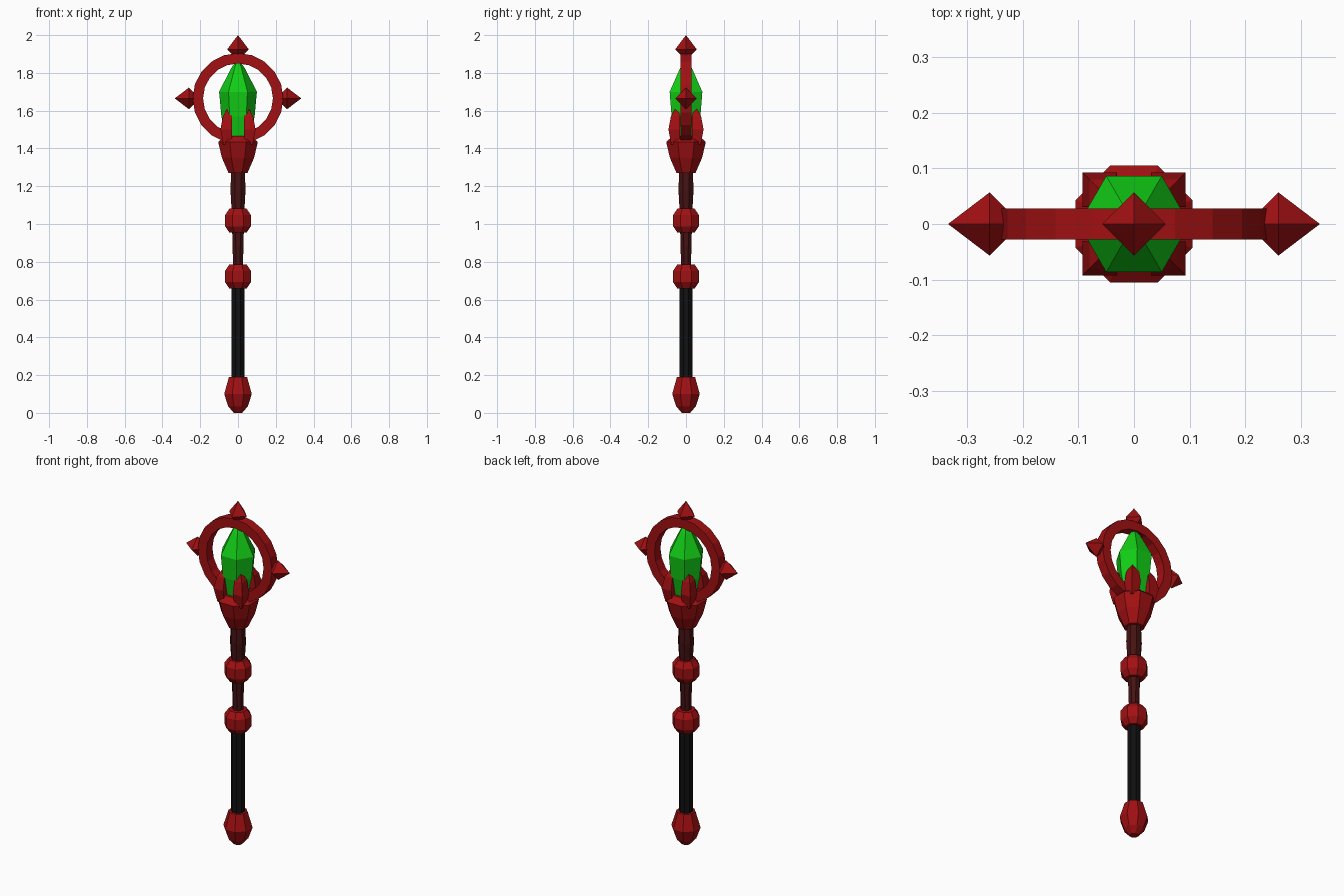
import bpy, bmesh
from math import pi, cos, sin
from mathutils import Matrix

cube = bpy.data.objects.get("Cube")
if cube:
    bpy.data.objects.remove(cube)


def material(name, color):
    m = bpy.data.materials.new(name)
    m.use_nodes = True
    m.diffuse_color = (*color, 1)
    m.node_tree.nodes["Principled BSDF"].inputs["Base Color"].default_value = (*color, 1)
    return m


RED = material("red metal", (0.36, 0.005, 0.006))
MAROON = material("dark maroon wood", (0.06, 0.006, 0.006))
BLACK = material("black leather", (0.005, 0.005, 0.005))
GREEN = material("green crystal", (0.006, 0.62, 0.008))


def make_object(name, bm, mat):
    bmesh.ops.recalc_face_normals(bm, faces=bm.faces[:])
    mesh = bpy.data.meshes.new(name)
    bm.to_mesh(mesh)
    bm.free()
    mesh.materials.append(mat)
    obj = bpy.data.objects.new(name, mesh)
    bpy.context.collection.objects.link(obj)
    return obj


def loft(name, mat, profile, sides=8, turn=None, flat=True, matrix=None):
    """Stack regular polygons from (radius, height, offset) rows.
    With flat, the radius reaches the middle of a side."""
    turn = pi / sides if turn is None else turn
    scale = 1 / cos(pi / sides) if flat else 1
    bm = bmesh.new()
    rings = []
    for r, z, *shift in profile:
        c = shift[0] if shift else 0
        rings.append([bm.verts.new((c + r * scale * cos(turn + 2 * pi * i / sides),
                                    c + r * scale * sin(turn + 2 * pi * i / sides), z))
                      for i in range(sides)])
    for a, b in zip(rings, rings[1:]):
        for i in range(sides):
            j = (i + 1) % sides
            bm.faces.new((a[i], a[j], b[j], b[i]))
    bm.faces.new(rings[0])
    bm.faces.new(rings[-1])
    bmesh.ops.remove_doubles(bm, verts=bm.verts[:], dist=0.0001)
    if matrix:
        bm.transform(matrix)
    return make_object(name, bm, mat)


# Handle
loft("pommel", RED, [(0.022, 0), (0.052, 0.035), (0.073, 0.1), (0.048, 0.19)])
loft("grip", BLACK, [(0.034, 0.18), (0.034, 0.67)])
loft("middle_shaft", MAROON, [(0.026, 0.77), (0.031, 0.97)])
loft("upper_shaft", MAROON, [(0.033, 1.06), (0.04, 1.18), (0.036, 1.28)])
for name, z in (("lower_bead", 0.722), ("upper_bead", 1.018)):
    loft(name, RED, [(0.046, z - 0.063), (0.068, z - 0.03),
                     (0.068, z + 0.03), (0.046, z + 0.063)])

# Head cup
loft("head_cup", RED, [(0.05, 1.27), (0.085, 1.35), (0.105, 1.435), (0.07, 1.465)])

# Claws holding the crystal, one per diagonal
for i in range(4):
    loft("claw_%d" % (i + 1), RED,
         [(0.022, 1.42, 0.056), (0.031, 1.5, 0.062), (0.024, 1.57, 0.056), (0.004, 1.62, 0.048)],
         sides=4, matrix=Matrix.Rotation(i * pi / 2, 4, "Z"))

# Crystal
loft("crystal", GREEN, [(0.06, 1.45), (0.088, 1.57), (0.1, 1.7), (0.036, 1.825), (0, 1.88)],
     sides=6, turn=0, flat=False)

# Upright ring with a square section
RING_Z, SEGMENTS = 1.665, 20
bm = bmesh.new()
section = [(0.185, -0.028), (0.24, -0.028), (0.24, 0.028), (0.185, 0.028)]
loops = []
for i in range(SEGMENTS):
    a = 2 * pi * i / SEGMENTS
    loops.append([bm.verts.new((r * cos(a), y, RING_Z + r * sin(a))) for r, y in section])
for i in range(SEGMENTS):
    a, b = loops[i], loops[(i + 1) % SEGMENTS]
    for k in range(4):
        n = (k + 1) % 4
        bm.faces.new((a[k], a[n], b[n], b[k]))
make_object("ring", bm, RED)

# Spikes around the ring
for name, angle in (("left_spike", pi / 2), ("top_spike", 0), ("right_spike", -pi / 2)):
    loft(name, RED, [(0.022, 0.225), (0.057, 0.26), (0, 0.335)], sides=4, turn=0, flat=False,
         matrix=Matrix.Translation((0, 0, RING_Z)) @ Matrix.Rotation(angle, 4, "Y"))
